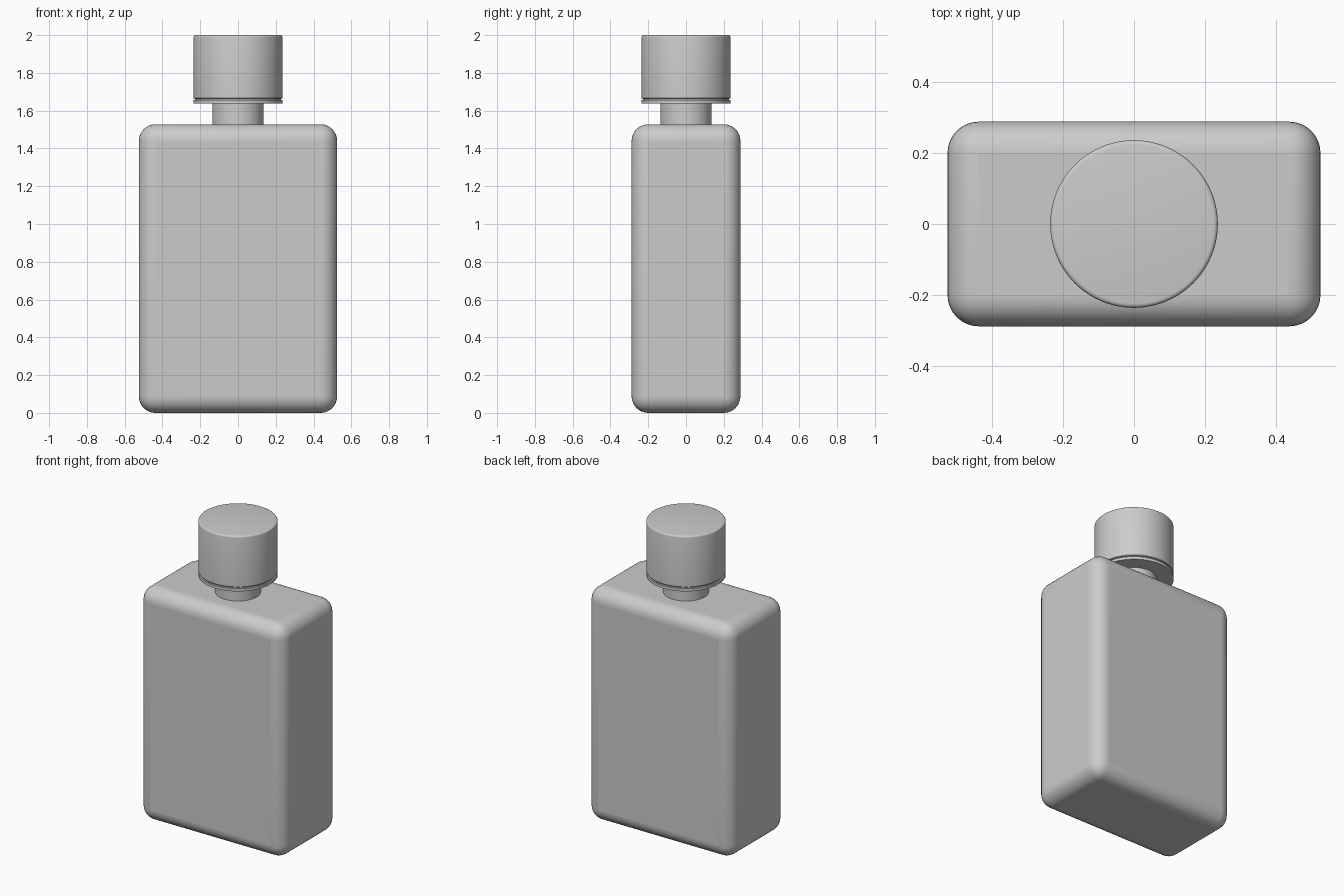
import bpy, bmesh, math

if "Cube" in bpy.data.objects:
    bpy.data.objects.remove(bpy.data.objects["Cube"])

def finish(name, bm, bevel=None):
    bmesh.ops.recalc_face_normals(bm, faces=bm.faces[:])
    me = bpy.data.meshes.new(name)
    bm.to_mesh(me)
    bm.free()
    ob = bpy.data.objects.new(name, me)
    bpy.context.collection.objects.link(ob)
    if bevel:
        mod = ob.modifiers.new("rounding", 'BEVEL')
        mod.width, mod.segments = bevel, 8
        mod.limit_method = 'NONE'
    bpy.ops.object.select_all(action='DESELECT')
    ob.select_set(True)
    bpy.context.view_layer.objects.active = ob
    bpy.ops.object.shade_smooth_by_angle(angle=math.radians(30))
    return ob

def lathe(name, profile, steps=96):
    """Spin an (r, z) profile about z."""
    bm = bmesh.new()
    verts = [bm.verts.new((r, 0, z)) for r, z in profile]
    edges = [bm.edges.new(p) for p in zip(verts, verts[1:])]
    bmesh.ops.spin(bm, geom=verts + edges, cent=(0, 0, 0), axis=(0, 0, 1),
                   angle=2 * math.pi, steps=steps, use_duplicate=False)
    bmesh.ops.remove_doubles(bm, verts=bm.verts[:], dist=1e-4)
    return finish(name, bm)

# Rounded rectangular bottle
W, D, H = 1.05, 0.576, 1.528
bm = bmesh.new()
bmesh.ops.create_cube(bm, size=1)
for v in bm.verts:
    v.co = (v.co.x * W, v.co.y * D, (v.co.z + 0.5) * H)
finish("bottle_body", bm, bevel=0.088)

# Neck
lathe("bottle_neck", [(0, 1.515), (0.136, 1.515), (0.136, 1.65), (0, 1.65)])

# Cap with a softened rim and a seal ring below a shallow groove
R = 0.236
B = 0.012
rim = [(R - B + B * math.cos(a), 2 - B + B * math.sin(a))
       for a in (i * math.pi / 8 for i in range(5))]
lathe("cap", [(0, 1.638), (R, 1.638), (R, 1.656), (R - 0.008, 1.657),
              (R - 0.008, 1.663), (R - 0.003, 1.664), (R, 1.668)] + rim + [(0, 2.0)])
